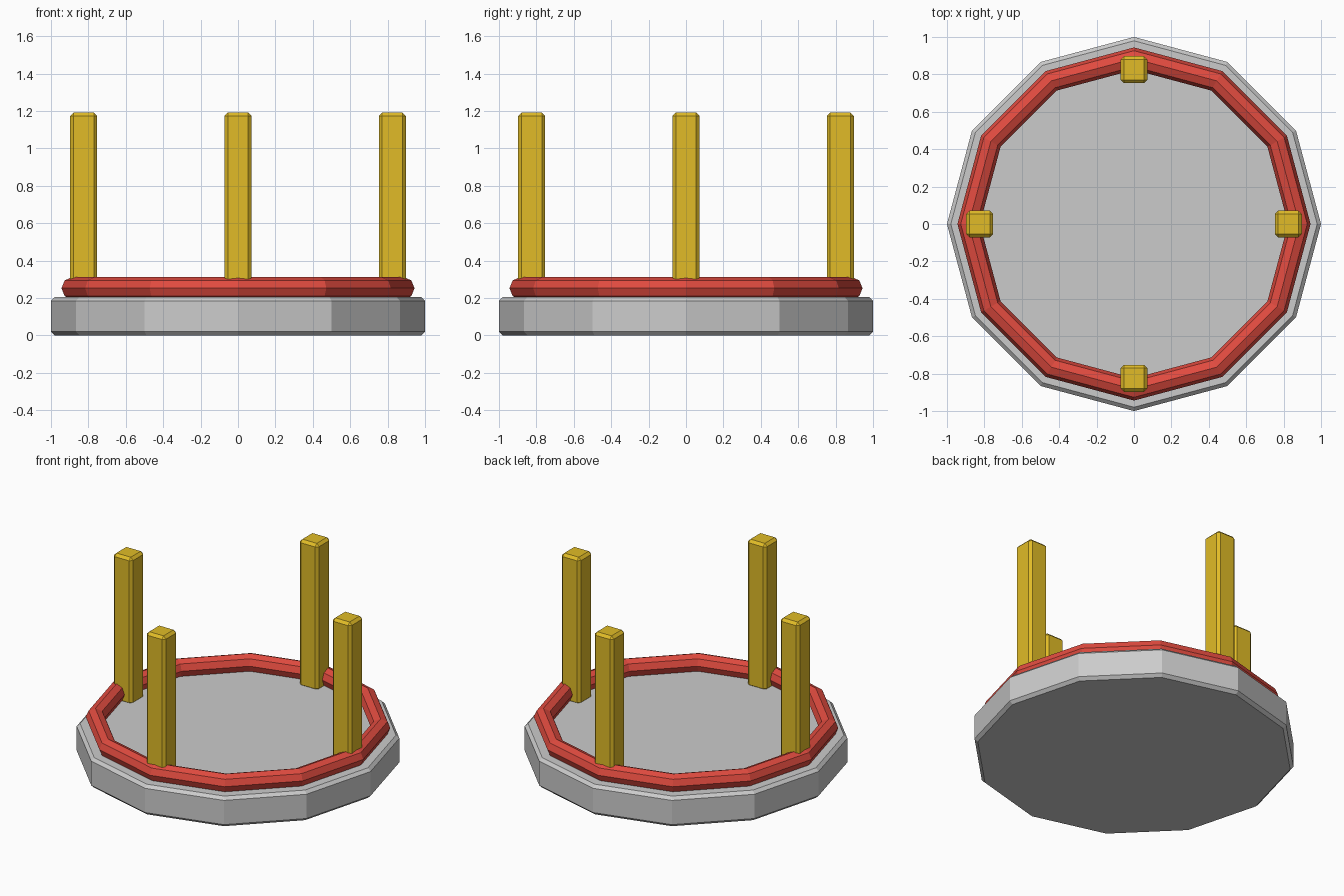
import bpy
from math import cos, sin, pi, radians

if "Cube" in bpy.data.objects:
    bpy.data.objects.remove(bpy.data.objects["Cube"])


def paint(obj, name, color):
    mat = bpy.data.materials.get(name) or bpy.data.materials.new(name)
    mat.diffuse_color = color
    mat.use_nodes = True
    mat.node_tree.nodes["Principled BSDF"].inputs["Base Color"].default_value = mat.diffuse_color
    obj.data.materials.append(mat)


def chamfer(obj, width):
    mod = obj.modifiers.new("chamfer", 'BEVEL')
    mod.width = width
    mod.segments = 1
    mod.limit_method = 'ANGLE'
    mod.angle_limit = radians(40)


def mesh_object(name, verts, faces):
    mesh = bpy.data.meshes.new(name)
    mesh.from_pydata(verts, [], faces)
    mesh.update()
    obj = bpy.data.objects.new(name, mesh)
    bpy.context.collection.objects.link(obj)
    return obj


# Twelve-sided base with corners on the x and y axes
SIDES, BASE_H = 12, 0.205
circle = [(cos(2 * pi * i / SIDES), sin(2 * pi * i / SIDES)) for i in range(SIDES)]
verts = [(x, y, z) for z in (0, BASE_H) for x, y in circle]
faces = [(i, (i + 1) % SIDES, SIDES + (i + 1) % SIDES, SIDES + i) for i in range(SIDES)]
faces += [tuple(reversed(range(SIDES))), tuple(range(SIDES, 2 * SIDES))]
base = mesh_object("base", verts, faces)
chamfer(base, 0.02)

# Faceted rim ring resting in the top of the base
bpy.ops.mesh.primitive_torus_add(
    major_segments=SIDES, minor_segments=8,
    major_radius=0.884, minor_radius=0.06, location=(0, 0, 0.252))
ring = bpy.context.object
ring.name = "rim_ring"
paint(ring, "red", (0.75, 0.07, 0.05, 1))

# Four upright posts
POST_W, POST_BOTTOM, POST_TOP, POST_R = 0.144, 0.19, 1.192, 0.825
for name, x, y in (("right_post", 1, 0), ("back_post", 0, 1),
                   ("left_post", -1, 0), ("front_post", 0, -1)):
    bpy.ops.mesh.primitive_cube_add(
        size=1, location=(x * POST_R, y * POST_R, (POST_BOTTOM + POST_TOP) / 2))
    post = bpy.context.object
    post.name = name
    for v in post.data.vertices:
        v.co.x *= POST_W
        v.co.y *= POST_W
        v.co.z *= POST_TOP - POST_BOTTOM
    chamfer(post, 0.018)
    paint(post, "yellow", (0.75, 0.5, 0.02, 1))
